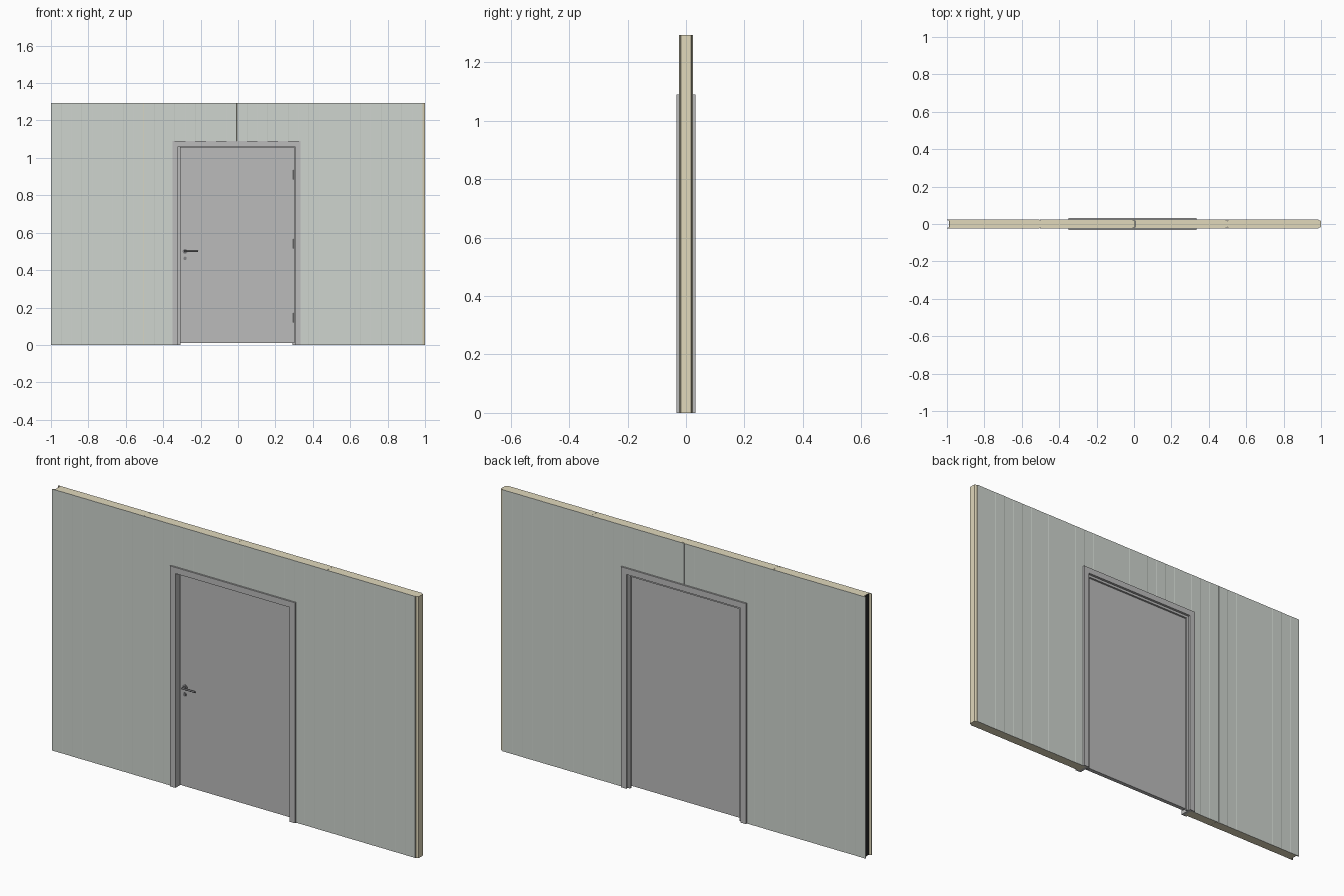
import bpy, bmesh, math
from mathutils import Matrix, Vector

if "Cube" in bpy.data.objects:
    bpy.data.objects.remove(bpy.data.objects["Cube"])


def material(name, rgb):
    m = bpy.data.materials.new(name)
    m.diffuse_color = (*rgb, 1)
    m.use_nodes = True
    m.node_tree.nodes["Principled BSDF"].inputs["Base Color"].default_value = m.diffuse_color
    return m


SKIN = material("painted_sheet", (0.62, 0.66, 0.62))
FOAM = material("foam", (0.75, 0.69, 0.50))
GREY = material("grey_paint", (0.50, 0.50, 0.50))
METAL = material("dark_metal", (0.22, 0.22, 0.23))
BLACK = material("rubber", (0.02, 0.02, 0.02))


def finish(name, bm, mat):
    bmesh.ops.recalc_face_normals(bm, faces=bm.faces)
    me = bpy.data.meshes.new(name)
    bm.to_mesh(me)
    bm.free()
    if mat:
        me.materials.append(mat)
    ob = bpy.data.objects.new(name, me)
    bpy.context.collection.objects.link(ob)
    return ob


def box(name, x, y, z, mat):
    bm = bmesh.new()
    size = Vector((x[1] - x[0], y[1] - y[0], z[1] - z[0]))
    mid = Vector((sum(x) / 2, sum(y) / 2, sum(z) / 2))
    bmesh.ops.create_cube(bm, size=1, matrix=Matrix.Translation(mid) @ Matrix.Diagonal((*size, 1)))
    return finish(name, bm, mat)


def prism(name, pts, z0, z1, mat):
    bm = bmesh.new()
    f = bm.faces.new([bm.verts.new((x, y, z0)) for x, y in pts])
    r = bmesh.ops.extrude_face_region(bm, geom=[f])
    bmesh.ops.translate(bm, vec=(0, 0, z1 - z0),
                        verts=[v for v in r["geom"] if isinstance(v, bmesh.types.BMVert)])
    return finish(name, bm, mat)


def rod(name, a, b, radius, mat, sides=20):
    a, b = Vector(a), Vector(b)
    d = b - a
    bm = bmesh.new()
    rot = d.to_track_quat('Z', 'Y').to_matrix().to_4x4()
    bmesh.ops.create_cone(bm, cap_ends=True, segments=sides, radius1=radius, radius2=radius,
                          depth=d.length, matrix=Matrix.Translation((a + b) / 2) @ rot)
    ob = finish(name, bm, mat)
    for p in ob.data.polygons:
        p.use_smooth = len(p.vertices) == 4
    bpy.context.view_layer.objects.active = ob
    ob.select_set(True)
    bpy.ops.object.shade_smooth_by_angle(angle=math.radians(40))
    ob.select_set(False)
    return ob


HEIGHT, CORE, OUTER = 1.293, 0.0225, 0.024
TONGUE = 0.013
PITCH = (2 - TONGUE) / 4
XL, XR, ZT = -0.32, 0.304, 1.06      # clear door opening
WEB = 0.015                          # frame lining thickness

# Wall panels: tongue-and-groove foam core between two ribbed skins
wall = []
for i in range(4):
    x0 = -1 + i * PITCH
    x1 = x0 + PITCH
    half = [(x0 + TONGUE + 0.0003, -0.017), (x0 + 0.002, -0.0207), (x0, -CORE),
            (x1 - 0.0004, -CORE), (x1, -0.0205), (x1 + TONGUE, -0.0165)]
    core = half + [(x, -y) for x, y in reversed(half)]
    wall.append(prism(f"panel_core_{i + 1}", core, 0, HEIGHT, FOAM))

    ribs, bands = [], 9
    width = (PITCH - 0.0008) / bands
    for k in range(bands):
        y = OUTER - 0.0006 * (k % 2)
        a = x0 + k * width
        ribs += [(a + (0.001 if k else 0), y), (a + width - (0.001 if k < bands - 1 else 0), y)]
    for side, s in (("front", -1), ("back", 1)):
        pts = [(x, s * y) for x, y in ribs]
        pts += [(x1 - 0.0008, s * CORE), (x0, s * CORE)]
        wall.append(prism(f"{side}_skin_{i + 1}", pts, 0, HEIGHT, SKIN))

# Door opening cut through the panels
cutter = box("opening_cutter", (XL - WEB, XR + WEB), (-0.2, 0.2), (-0.5, ZT + WEB), None)
cutter.hide_render = True
for ob in wall:
    m = ob.modifiers.new("opening", 'BOOLEAN')
    m.operation, m.solver, m.object = 'DIFFERENCE', 'EXACT', cutter
bpy.context.view_layer.update()
deps = bpy.context.evaluated_depsgraph_get()
cut = [bpy.data.meshes.new_from_object(ob.evaluated_get(deps)) for ob in wall]
for ob, me in zip(wall, cut):
    ob.modifiers.clear()
    ob.data = me
bpy.data.objects.remove(cutter)

# Rubber seal in the open groove
box("groove_seal", (-0.9885, -0.986), (-0.0165, 0.0165), (0.001, HEIGHT - 0.001), BLACK)

# Door frame: section (outward offset, y) swept round the opening with mitres
F = 0.032
section = [(0, -F), (0.03, -F), (0.03, -OUTER), (WEB, -OUTER), (WEB, OUTER), (0.03, OUTER),
           (0.03, F), (0, F), (0, 0.02), (-0.012, 0.02), (-0.012, 0.0105), (0, 0.0105)]
bm = bmesh.new()
rings = [[bm.verts.new(p) for p in ((XL - o, y, 0), (XL - o, y, ZT + o),
                                    (XR + o, y, ZT + o), (XR + o, y, 0))] for o, y in section]
n = len(rings)
for k in range(n):
    p, q = rings[k], rings[(k + 1) % n]
    for j in range(3):
        bm.faces.new((p[j], p[j + 1], q[j + 1], q[j]))
for end in (0, 3):
    bm.faces.new([r[end] for r in rings])
finish("door_frame", bm, GREY)

# Door leaf
box("door_leaf", (-0.311, 0.301), (-0.010, 0.010), (0.01, 1.057), GREY)

# Lever handle and lock rosette
hx, hz = -0.283, 0.50
rod("handle_rosette", (hx, -0.0095, hz), (hx, -0.0125, hz), 0.013, METAL, 32)
rod("handle_stem", (hx, -0.012, hz), (hx, -0.031, hz), 0.005, METAL)
rod("handle_lever", (hx - 0.005, -0.0288, hz), (-0.214, -0.0288, hz), 0.0042, METAL)
rod("lock_rosette", (hx, -0.0095, 0.463), (hx, -0.0125, 0.463), 0.009, METAL, 32)
rod("lock_cylinder", (hx, -0.012, 0.463), (hx, -0.014, 0.463), 0.004, METAL)

# Hinges
for k, z in enumerate((0.145, 0.54, 0.91)):
    rod(f"hinge_{k + 1}", (0.299, -0.012, z - 0.025), (0.299, -0.012, z + 0.025), 0.004, GREY)
